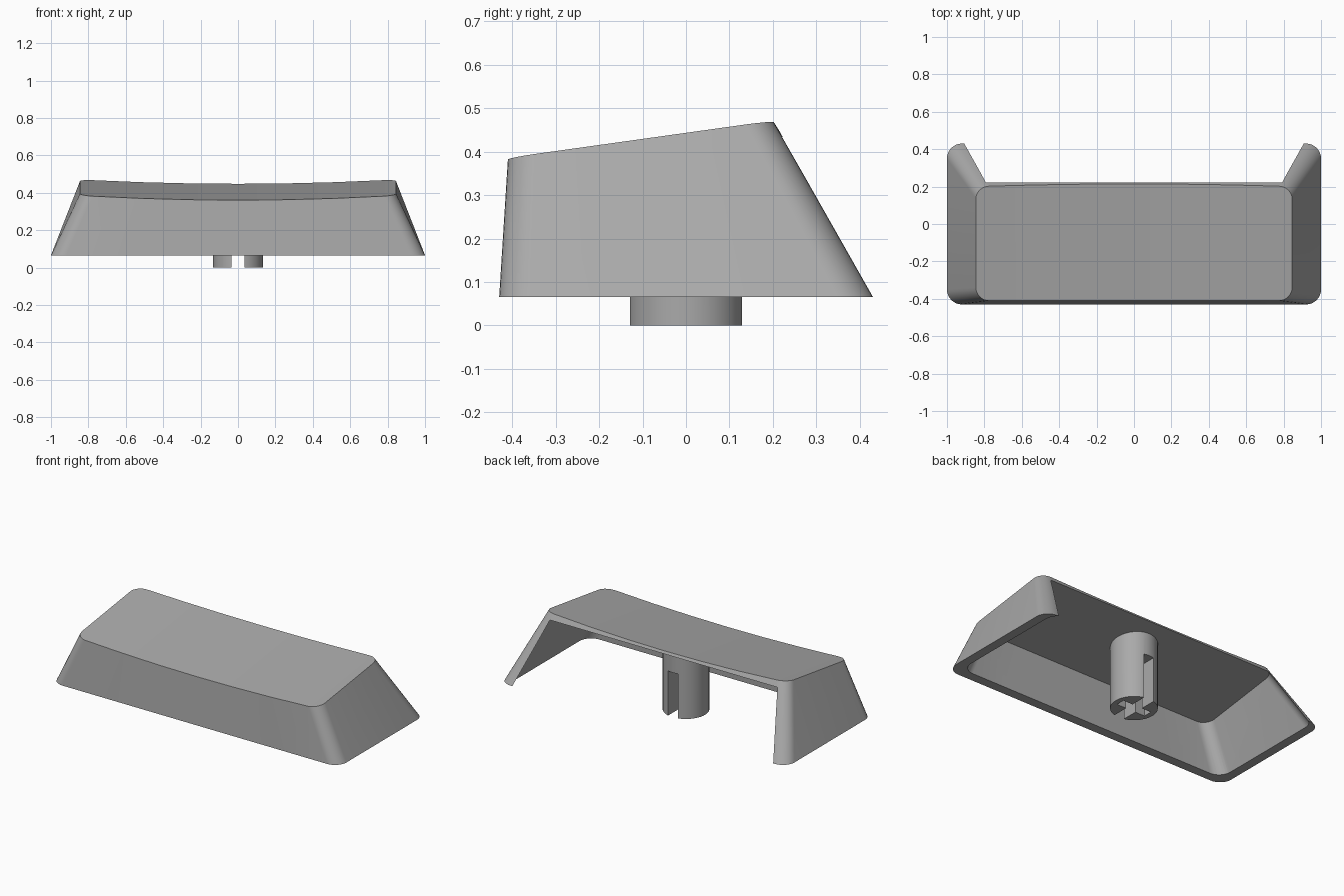
import bpy, bmesh, math

if "Cube" in bpy.data.objects:
    bpy.data.objects.remove(bpy.data.objects["Cube"])

grey = bpy.data.materials.new("grey plastic")
grey.diffuse_color = (0.4, 0.4, 0.4, 1)
grey.use_nodes = True
grey.node_tree.nodes["Principled BSDF"].inputs["Base Color"].default_value = grey.diffuse_color

SLOPE = 0.14      # rise of the top towards the back
BACK = 1.74       # steepness of the leaning back plane


def top_z(x, y):
    """Dished, sloping top surface."""
    return 0.361 + SLOPE * (y + 0.41) + 0.025 * (x / 0.845) ** 2


def ceiling_z(x, y):
    return 0.345 + SLOPE * (y + 0.41)


def outline(hx, y0, y1, r, n=8, m=6):
    """Rounded rectangle as matching front and back points, column by column."""
    cols = []
    for i in range(n + 1):
        a = math.pi / 2 * i / n
        cols.append((-hx + r - r * math.cos(a), r - r * math.sin(a)))
    inner = hx - r
    mid = [(-inner + 2 * inner * i / m, 0) for i in range(1, m)]
    cols = cols + mid + [(-x, d) for x, d in reversed(cols)]
    return [(x, y0 + d) for x, d in cols], [(x, y1 - d) for x, d in cols]


def add_object(name, bm):
    bmesh.ops.recalc_face_normals(bm, faces=bm.faces)
    me = bpy.data.meshes.new(name)
    bm.to_mesh(me)
    bm.free()
    ob = bpy.data.objects.new(name, me)
    me.materials.append(grey)
    bpy.context.collection.objects.link(ob)
    return ob


def loft(name, low, high, z0, zfunc, back_fit):
    """Solid between a flat lower outline and an upper outline on a surface."""
    bm = bmesh.new()
    (lf, lb), (hf, hb) = outline(*low), outline(*high)
    rows = [[bm.verts.new((x, y, z0)) for x, y in pts] for pts in (lf, lb)]
    for pts, is_back in ((hf, False), (hb, True)):
        row = []
        for x, y in pts:
            if is_back and back_fit:      # stay on the leaning back plane
                y += (top_z(0.845, 0.2) - zfunc(x, y)) / BACK
            row.append(bm.verts.new((x, y, zfunc(x, y))))
        rows.append(row)
    lf, lb, hf, hb = rows
    for i in range(len(lf) - 1):
        for a, b in ((lf, lb), (hf, hb), (lf, hf), (lb, hb)):
            bm.faces.new((a[i], a[i + 1], b[i + 1], b[i]))
    for i in (0, -1):
        bm.faces.new((lf[i], lb[i], hb[i], hf[i]))
    return add_object(name, bm)


def box(name, x, y, z0, z1):
    bm = bmesh.new()
    bmesh.ops.create_cube(bm, size=2)
    for v in bm.verts:
        v.co = (v.co.x * x, v.co.y * y, z0 if v.co.z < 0 else z1)
    return add_object(name, bm)


def cut(ob, tool):
    mod = ob.modifiers.new("cut", 'BOOLEAN')
    mod.operation = 'DIFFERENCE'
    mod.solver = 'EXACT'
    mod.object = tool
    bpy.context.view_layer.objects.active = ob
    bpy.ops.object.modifier_apply(modifier=mod.name)
    bpy.data.objects.remove(tool)


def smooth(ob):
    bpy.ops.object.select_all(action='DESELECT')
    ob.select_set(True)
    bpy.context.view_layer.objects.active = ob
    bpy.ops.object.shade_smooth_by_angle(angle=math.radians(30))


# Shell: tapered body, hollowed so that the back stays open
shell = loft("shell", (1.0, -0.43, 0.43, 0.08), (0.845, -0.41, 0.2, 0.07),
             0.066, top_z, True)
hollow = loft("hollow_cutter", (0.943, -0.37, 0.444, 0.08),
              (0.825, -0.355, 0.232, 0.07), 0.0655, ceiling_z, False)
cut(shell, hollow)
smooth(shell)

# Stem: round post meeting the ceiling, with a cross-shaped socket
bm = bmesh.new()
bmesh.ops.create_cone(bm, cap_ends=True, segments=48, radius1=0.133,
                      radius2=0.133, depth=1)
for v in bm.verts:
    v.co.z = 0 if v.co.z < 0 else ceiling_z(0, v.co.y) + 0.005
stem = add_object("stem", bm)
cut(stem, box("slot_cutter", 0.034, 0.3, -0.1, 0.28))
cut(stem, box("cross_cutter", 0.1, 0.028, -0.1, 0.279))
smooth(stem)
